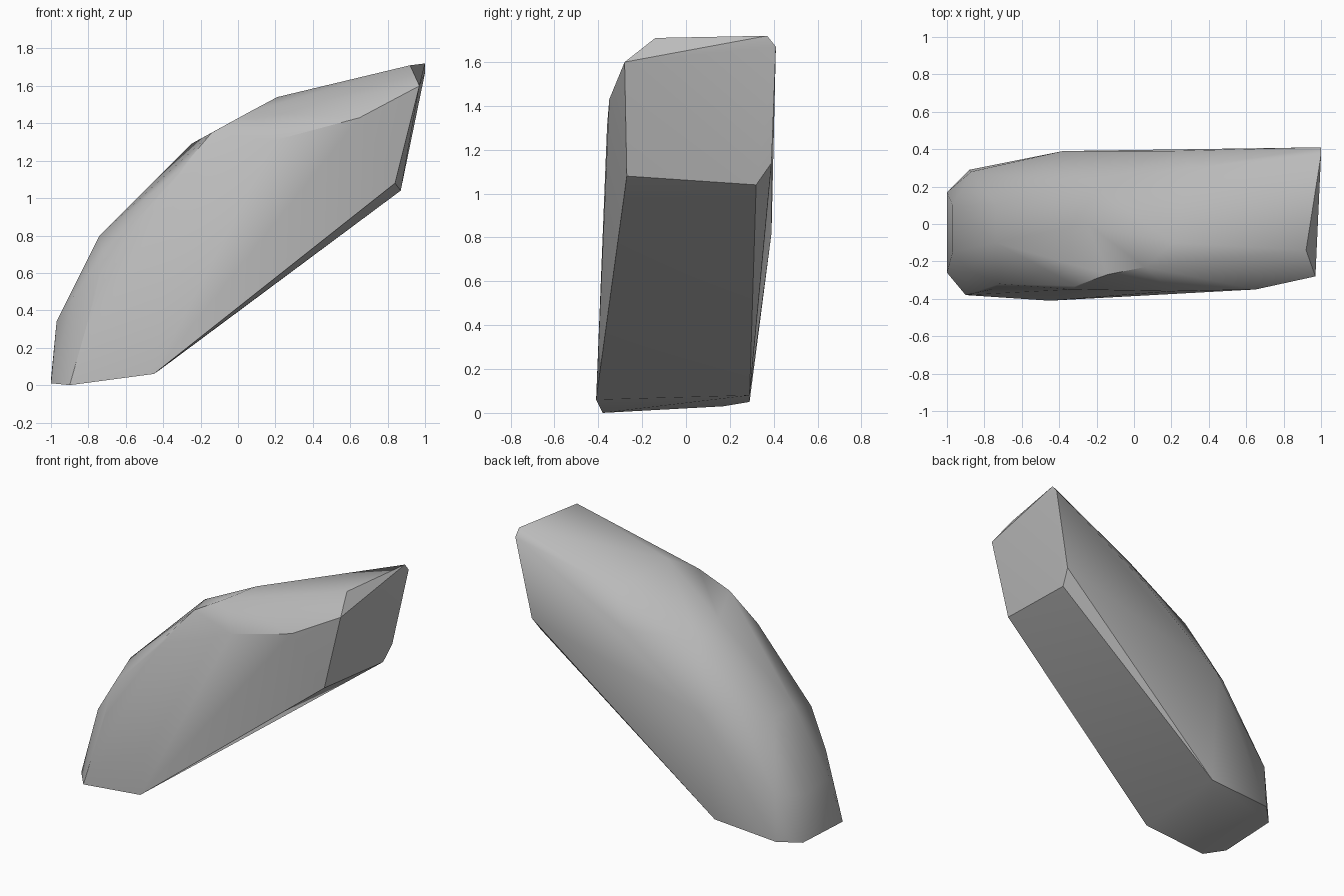
import bpy
import bmesh
from math import radians

cube = bpy.data.objects.get("Cube")
if cube:
    bpy.data.objects.remove(cube, do_unlink=True)


def make_material(name, color):
    material = bpy.data.materials.new(name)
    material.use_nodes = True
    material.diffuse_color = color
    material.node_tree.nodes["Principled BSDF"].inputs["Base Color"].default_value = color
    return material


def hull_object(name, groups, material):
    """Wrap a convex stone skin around groups of corner points."""
    bm = bmesh.new()
    for corners in groups:
        for corner in corners:
            bm.verts.new(corner)
    bmesh.ops.convex_hull(bm, input=list(bm.verts))
    # Drop corners that ended up inside the skin
    loose = [v for v in bm.verts if not v.link_faces]
    bmesh.ops.delete(bm, geom=loose, context="VERTS")
    bmesh.ops.dissolve_limit(bm, angle_limit=radians(1), verts=list(bm.verts), edges=list(bm.edges))
    bmesh.ops.recalc_face_normals(bm, faces=list(bm.faces))
    mesh = bpy.data.meshes.new(name)
    bm.to_mesh(mesh)
    bm.free()
    mesh.materials.append(material)
    obj = bpy.data.objects.new(name, mesh)
    bpy.context.collection.objects.link(obj)
    return obj


# Broken flat end at the high side
high_end = [
    (.97, -.28, 1.6), (.92, -.14, 1.71), (1, .37, 1.72), (1, .41, 1.67),
    (.84, -.27, 1.08), (.87, .32, 1.04), (.89, .39, 1.14),
]

# Foot that rests on the ground
foot = [
    (-.45, -.41, .06), (-.9, -.38, 0), (-1, -.26, .01),
    (-1, .17, .03), (-.88, .29, .05), (-.42, .29, .08),
]

# Upper border of the front cheek
front_ridge = [
    (.65, -.35, 1.43), (.2, -.36, 1.31), (-.33, -.35, 1.1), (-.76, -.35, .49),
]

# Chamfer between the cheek and the back of the stone
shoulder = [
    (.06, -.23, 1.46), (-.14, -.27, 1.35), (-.31, -.33, 1.15),
    (-.72, -.32, .7), (-.88, -.25, .47),
]

# Arched crest running from the foot to the high end
crest = [
    (-.97, -.15, .34), (-.97, .1, .33), (-.74, -.1, .8), (-.74, .1, .78),
    (-.25, 0, 1.29), (.21, -.1, 1.54),
]

# Rounded rear flank
rear_flank = [
    (-.87, .28, .35), (-.55, .24, .9), (-.25, .22, 1.22),
    (.3, .3, 1.45), (-.38, .39, .82), (.2, .39, 1.25),
]

stone_grey = make_material("stone_grey", (.5, .5, .5, 1))
rock = hull_object("rock", [high_end, foot, front_ridge, shoulder, crest, rear_flank], stone_grey)

# Smooth facets, crisp fracture edges
bpy.ops.object.select_all(action="DESELECT")
rock.select_set(True)
bpy.context.view_layer.objects.active = rock
bpy.ops.object.shade_smooth_by_angle(angle=radians(32))
